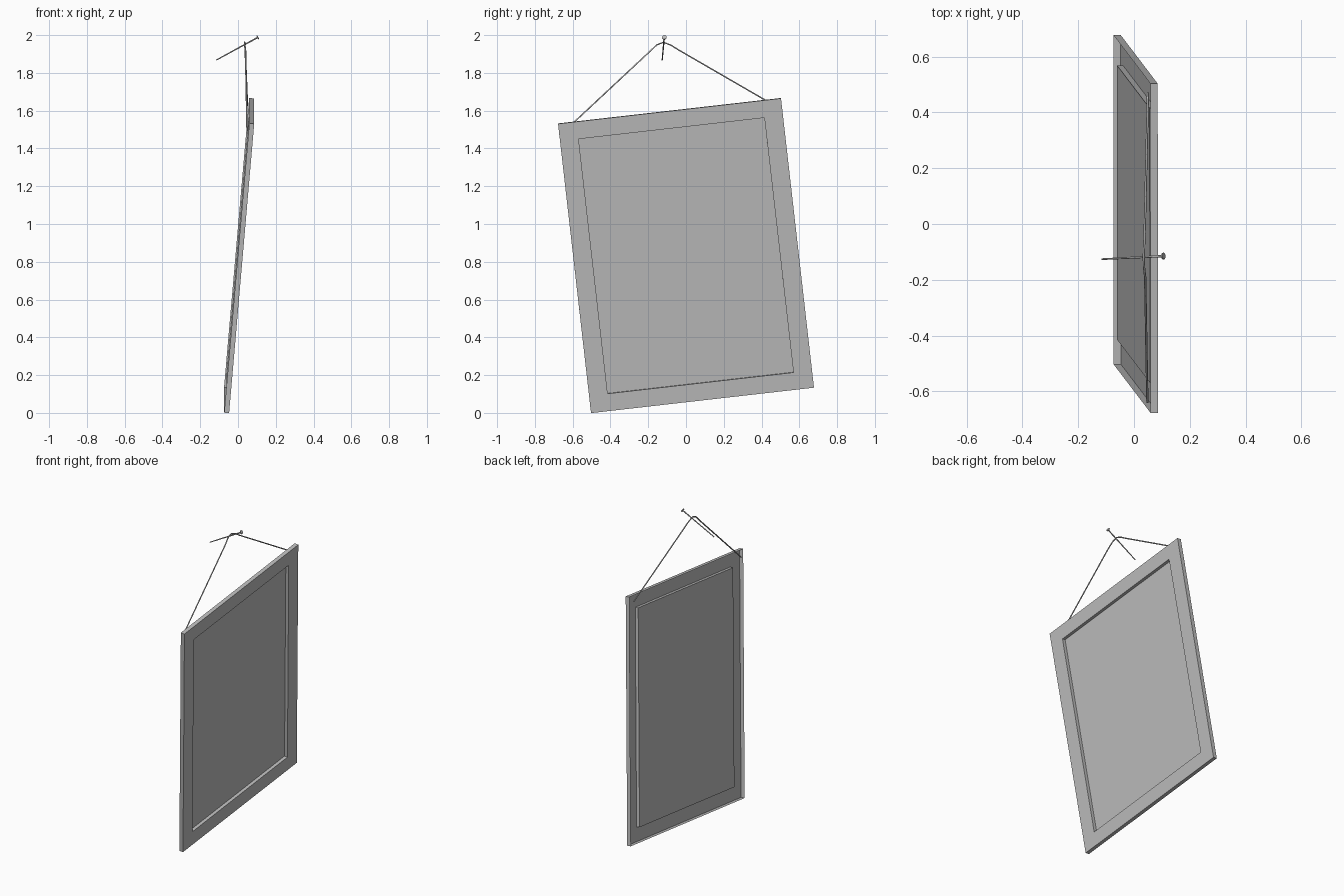
import bpy, bmesh
from mathutils import Vector, Matrix

cube = bpy.data.objects.get("Cube")
if cube:
    bpy.data.objects.remove(cube, do_unlink=True)

grey = bpy.data.materials.new("plain_grey")
grey.use_nodes = True
grey.diffuse_color = (0.5, 0.5, 0.5, 1)
grey.node_tree.nodes["Principled BSDF"].inputs["Base Color"].default_value = (0.5, 0.5, 0.5, 1)


def add_object(name, data):
    obj = bpy.data.objects.new(name, data)
    bpy.context.collection.objects.link(obj)
    data.materials.append(grey)
    return obj


def mesh_object(name, bm):
    bmesh.ops.recalc_face_normals(bm, faces=bm.faces)
    mesh = bpy.data.meshes.new(name)
    bm.to_mesh(mesh)
    bm.free()
    return add_object(name, mesh)


# Tilted frame axes: across, up and outward
across = Vector((0, 1.18, 0.135)).normalized()
up = Vector((0.133, -0.174, 1.532)).normalized()
out = across.cross(up).normalized()
frame_matrix = Matrix((across, up, out)).transposed().to_4x4()
frame_matrix.translation = Vector((0.006, 0, 0.833))

W, H, THICK = 1.188, 1.547, 0.026
IN_W, IN_H, DEPTH = 0.99, 1.362, 0.021


# Open-backed frame: rim, front border, recess walls and recessed panel
def ring(bm, w, h, z):
    return [bm.verts.new((sx * w / 2, sy * h / 2, z))
            for sx, sy in ((-1, -1), (1, -1), (1, 1), (-1, 1))]


bm = bmesh.new()
rings = [ring(bm, W, H, -THICK / 2), ring(bm, W, H, THICK / 2),
         ring(bm, IN_W, IN_H, THICK / 2), ring(bm, IN_W, IN_H, THICK / 2 - DEPTH)]
for a, b in zip(rings, rings[1:]):
    for i in range(4):
        j = (i + 1) % 4
        bm.faces.new((a[i], a[j], b[j], b[i]))
bm.faces.new(rings[-1])
frame = mesh_object("picture_frame", bm)
frame.matrix_world = frame_matrix

# Hanging wire looped over the nail
points = [(0.048, -0.64, 1.495), (0.04, -0.19, 1.915), (0.036, -0.155, 1.948),
          (0.035, -0.12, 1.962), (0.036, -0.08, 1.947), (0.038, -0.04, 1.922),
          (0.05, 0.47, 1.627)]
curve = bpy.data.curves.new("hanging_wire", "CURVE")
curve.dimensions = "3D"
curve.bevel_depth = 0.004
curve.bevel_resolution = 1
curve.use_fill_caps = True
spline = curve.splines.new("POLY")
spline.points.add(len(points) - 1)
for p, co in zip(spline.points, points):
    p.co = (*co, 1)
add_object("hanging_wire", curve)

# Nail: thin shaft with a flat head, lying along its own axis
tip, head = Vector((-0.115, -0.126, 1.868)), Vector((0.105, -0.115, 1.988))
axis = head - tip
turn = axis.to_track_quat("Z", "Y").to_matrix().to_4x4()


def rod(name, centre, length, r1, r2):
    bm = bmesh.new()
    bmesh.ops.create_cone(bm, cap_ends=True, segments=12, radius1=r1, radius2=r2, depth=length)
    obj = mesh_object(name, bm)
    obj.matrix_world = Matrix.Translation(centre) @ turn
    bpy.ops.object.select_all(action="DESELECT")
    obj.select_set(True)
    bpy.context.view_layer.objects.active = obj
    bpy.ops.object.shade_smooth_by_angle()


rod("nail_shaft", (tip + head) / 2, axis.length, 0.003, 0.004)
rod("nail_head", head, 0.005, 0.012, 0.012)
